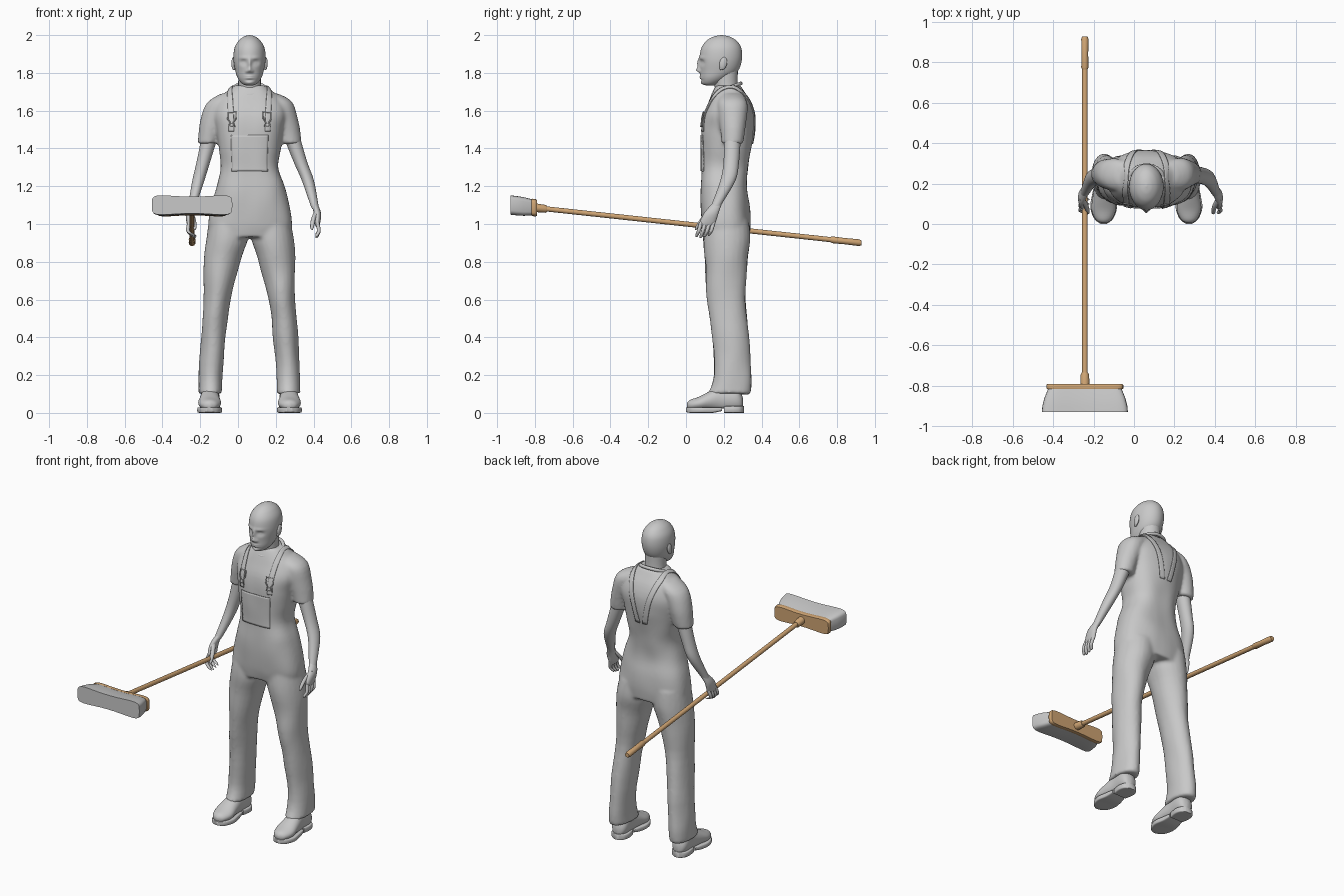
import bpy, bmesh
from math import sin, cos, pi, exp, copysign, radians
from mathutils import Vector, noise
from mathutils.bvhtree import BVHTree

cube = bpy.data.objects.get("Cube")
if cube:
    bpy.data.objects.remove(cube)

MID = .061  # centre line of the figure


def material(name, colour):
    mat = bpy.data.materials.new(name)
    mat.use_nodes = True
    mat.diffuse_color = (*colour, 1)
    mat.node_tree.nodes["Principled BSDF"].inputs["Base Color"].default_value = (*colour, 1)
    return mat


GREY = material("plain grey", (.58, .58, .58))
WOOD = material("light wood", (.62, .37, .17))


# Ring shapes
def power(t, e):
    return copysign(abs(t) ** e, t)


def oval(t):
    return cos(t), sin(t)


def boxy(t):
    return power(cos(t), .8), power(sin(t), .8)


def block(t):
    return power(cos(t), .3), power(sin(t), .3)


def peanut(t):
    return cos(t), power(sin(t), .4) * (.72 + .45 * cos(t) ** 2)


# Helpers
def spline(rows, steps):
    out = []
    for i in range(len(rows) - 1):
        a, b, c, d = (rows[min(max(i + k, 0), len(rows) - 1)] for k in (-1, 0, 1, 2))
        for s in range(steps):
            t = s / steps
            out.append([q + t / 2 * (r - p + t * (2 * p - 5 * q + 4 * r - s4 + t * (3 * (q - r) + s4 - p)))
                        for p, q, r, s4 in zip(a, b, c, d)])
    return out + [list(rows[-1])]


def mirrored(rows):
    return [(2 * MID - row[0], *row[1:]) for row in rows]


def finish(name, bm, mat):
    bmesh.ops.recalc_face_normals(bm, faces=bm.faces)
    mesh = bpy.data.meshes.new(name)
    bm.to_mesh(mesh)
    bm.free()
    obj = bpy.data.objects.new(name, mesh)
    bpy.context.collection.objects.link(obj)
    mesh.materials.append(mat)
    smooth(obj)
    return obj


def smooth(obj):
    bpy.ops.object.select_all(action='DESELECT')
    obj.select_set(True)
    bpy.context.view_layer.objects.active = obj
    bpy.ops.object.shade_smooth_by_angle(angle=radians(45))


def loft(name, rows, mat=GREY, steps=4, sides=24, shape=oval, along="z", floor=None):
    """Skin rings given as x, y, z, half width, half depth."""
    bm = bmesh.new()
    rings = []
    for x, y, z, a, b in spline(rows, steps):
        ring = []
        for k in range(sides):
            u, v = shape(2 * pi * k / sides)
            co = Vector((x + a * u, y + b * v, z) if along == "z" else (x + a * u, y, z + b * v))
            if floor is not None:
                co.z = max(co.z, floor)
            ring.append(bm.verts.new(co))
        rings.append(ring)
    for low, high in zip(rings, rings[1:]):
        for k in range(sides):
            n = (k + 1) % sides
            bm.faces.new((low[k], low[n], high[n], high[k]))
    bm.faces.new(rings[0])
    bm.faces.new(rings[-1])
    return finish(name, bm, mat)


def ball(name, loc, scale, tilt=0):
    bpy.ops.mesh.primitive_uv_sphere_add(segments=20, ring_count=12, location=loc, rotation=(tilt, 0, 0))
    obj = bpy.context.object
    obj.name, obj.scale = name, scale
    obj.data.materials.append(GREY)
    smooth(obj)
    return obj


# Clothing: torso, trouser legs and sleeves fused into one soft surface
torso = [(.06, .217, .93, .215, .12), (.063, .212, 1, .222, .13), (.066, .206, 1.1, .207, .13),
         (.068, .199, 1.2, .18, .123), (.062, .205, 1.3, .152, .125), (.062, .213, 1.4, .165, .133),
         (.062, .22, 1.5, .18, .14), (.064, .226, 1.58, .195, .135), (.063, .231, 1.65, .175, .11),
         (.063, .228, 1.7, .125, .085), (.063, .225, 1.735, .085, .065)]
leg = [(-.05, .215, 1.02, .105, .118), (-.058, .217, .92, .112, .125), (-.085, .213, .8, .096, .113),
       (-.11, .213, .6, .071, .103), (-.13, .238, .4, .066, .098), (-.143, .247, .2, .063, .099),
       (-.148, .228, .1, .064, .112)]
sleeve = [(-.04, .24, 1.69, .05, .06), (-.09, .245, 1.64, .077, .08), (-.13, .247, 1.54, .068, .072),
          (-.158, .245, 1.425, .056, .056)]
parts = [loft("overalls", torso, sides=48, shape=boxy)]
for rows, kind in ((leg, "trouser_leg"), (sleeve, "sleeve")):
    parts += [loft("right_" + kind, rows), loft("left_" + kind, mirrored(rows))]
bpy.ops.object.select_all(action='DESELECT')
for part in parts:
    part.select_set(True)
overalls = parts[0]
bpy.context.view_layer.objects.active = overalls
bpy.ops.object.join()
remesh = overalls.modifiers.new("Fuse", 'REMESH')
remesh.mode, remesh.voxel_size = 'VOXEL', .009
relax = overalls.modifiers.new("Relax", 'SMOOTH')
relax.iterations = 6
depsgraph = bpy.context.evaluated_depsgraph_get()
fused = bpy.data.meshes.new_from_object(overalls.evaluated_get(depsgraph))
overalls.modifiers.clear()
overalls.data = fused
fused.materials.clear()
fused.materials.append(GREY)

# Loose folds in the cloth
normals = [v.normal.copy() for v in fused.vertices]
for v, normal in zip(fused.vertices, normals):
    v.co += normal * .006 * noise.noise(Vector((v.co.x * 9, v.co.y * 9, v.co.z * 6)))
smooth(overalls)
surface = BVHTree.FromPolygons([v.co for v in fused.vertices], [p.vertices for p in fused.polygons])


def snap(point, lift=.003):
    co, normal, *_ = surface.find_nearest(Vector(point))
    return co + normal * lift


def patch(name, path, half, columns):
    """Band of cloth laid on the clothing along a path."""
    bm = bmesh.new()
    grid = [[bm.verts.new(snap((x + half * (2 * k / columns - 1), y, z))) for k in range(columns + 1)]
            for x, y, z in spline(path, 6)]
    for low, high in zip(grid, grid[1:]):
        for k in range(columns):
            bm.faces.new((low[k], low[k + 1], high[k + 1], high[k]))
    obj = finish(name, bm, GREY)
    solid = obj.modifiers.new("Thickness", 'SOLIDIFY')
    solid.thickness, solid.offset = .005, 0


def wire(name, points, radius):
    curve = bpy.data.curves.new(name, 'CURVE')
    curve.dimensions, curve.bevel_depth, curve.bevel_resolution = '3D', radius, 2
    line = curve.splines.new('POLY')
    line.points.add(len(points) - 1)
    for p, co in zip(line.points, points):
        p.co = (*co, 1)
    line.use_cyclic_u = True
    curve.materials.append(GREY)
    bpy.context.collection.objects.link(bpy.data.objects.new(name, curve))


# Bib, shoulder straps and buckles
patch("bib", [(MID, .07, 1.28), (MID, .07, 1.38), (MID, .07, 1.47)], .105, 16)
strap = [(-.038, .08, 1.49), (-.04, .09, 1.58), (-.046, .13, 1.67), (-.05, .22, 1.74),
         (-.035, .3, 1.7), (0, .37, 1.58), (.035, .37, 1.42)]
for side, path, x in (("right", strap, -.038), ("left", mirrored(strap), .16)):
    patch(side + "_strap", path, .016, 4)
    frame = [(-.025, 1.6), (.025, 1.6), (.025, 1.56), (.01, 1.54), (.02, 1.515),
             (-.02, 1.515), (-.01, 1.54), (-.025, 1.56)]
    wire(side + "_buckle", [snap((x + dx, .07, z), .008) for dx, z in frame], .0035)
    ball(side + "_bib_button", snap((x, .07, 1.525), .006), (.009, .006, .009))

# Neck, collar and head
loft("neck", [(MID, .222, 1.66, .066, .064), (MID, .212, 1.74, .06, .062), (MID, .205, 1.82, .06, .07)])
bpy.ops.mesh.primitive_torus_add(major_segments=48, minor_segments=10, major_radius=.083, minor_radius=.01,
                                 location=(MID, .217, 1.715), rotation=(radians(22), 0, 0))
collar = bpy.context.object
collar.name = "collar"
collar.scale = (1.03, .95, 1)
collar.data.materials.append(GREY)
smooth(collar)

skull = [(MID, .13, 1.732, .012, .016), (MID, .133, 1.742, .038, .045), (MID, .152, 1.77, .061, .074),
         (MID, .175, 1.81, .075, .1), (MID, .184, 1.87, .085, .112), (MID, .187, 1.93, .08, .106),
         (MID, .188, 1.97, .058, .08), (MID, .188, 1.992, .03, .042), (MID, .188, 2, .003, .004)]
head = loft("head", skull, steps=9, sides=96)
# Face features: sideways offset, height, spread across, spread up, push
features = [(0, 1.85, .009, .027, -.013), (0, 1.815, .012, .013, -.019), (.014, 1.808, .008, .008, -.008),
            (.033, 1.855, .017, .013, .013), (.033, 1.853, .01, .007, -.006), (.03, 1.879, .026, .008, -.005),
            (0, 1.776, .022, .009, -.008), (0, 1.777, .022, .003, .006), (0, 1.762, .02, .006, .004),
            (0, 1.746, .02, .01, -.006)]
for v in head.data.vertices:
    if v.co.y < .17:
        for across, up, wide, tall, push in features:
            dx = (abs(v.co.x - MID) - across) / wide
            v.co.y += push * exp(-dx * dx - ((v.co.z - up) / tall) ** 2)
for side, s in (("right", -1), ("left", 1)):
    ball(side + "_ear", (MID + s * .086, .197, 1.85), (.01, .02, .034), radians(-12))
    ball(side + "_ear_lobe", (MID + s * .083, .187, 1.826), (.008, .01, .012))

# Arms and hands: hand centre, outward sign, inward finger curl
arms = {
    "right": ([(-.15, .245, 1.46, .043, .045), (-.183, .237, 1.33, .036, .041), (-.21, .222, 1.23, .032, .04),
               (-.24, .165, 1.11, .022, .027), (-.25, .15, 1.08, .018, .028)], -.257, .035),
    "left": ([(.285, .245, 1.46, .043, .045), (.33, .24, 1.33, .036, .041), (.37, .222, 1.23, .032, .04),
              (.402, .165, 1.11, .022, .027), (.41, .15, 1.08, .018, .028)], .42, -.004)}
for side, (rows, x, curl) in arms.items():
    inward = 1 if side == "right" else -1
    loft(side + "_arm", rows)
    wrist = rows[-2][0]
    loft(side + "_palm", [(wrist, .165, 1.11, .018, .026), (x, .135, 1.06, .019, .038),
                          (x, .115, 1.01, .016, .042), (x, .108, .985, .008, .034)])
    for i in range(4):
        y, tip = .08 + .022 * i, .925 + .006 * abs(i - 1)
        loft(side + "_finger", [(x, y, 1.01, .01, .011), (x - inward * .008, y - .012, .965, .01, .01),
                                (x + curl / 2, y - .022, tip + .01, .009, .009),
                                (x + curl, y - .025, tip, .003, .003)], sides=12)
    loft(side + "_thumb", [(x, .125, 1.075, .012, .014), (x + inward * .02, .09, 1.03, .012, .013),
                           (x + inward * .028, .06, .985, .01, .01),
                           (x + inward * .028, .052, .968, .003, .003)], sides=12)

# Shoes
upper = [(-.15, .004, .04, .008, .01), (-.15, .02, .042, .038, .026), (-.15, .07, .05, .06, .036),
         (-.15, .13, .065, .055, .052), (-.148, .19, .075, .048, .07), (-.147, .26, .075, .05, .07),
         (-.147, .292, .06, .036, .045), (-.147, .303, .05, .01, .02)]
sole = [(-.15, 0, .017, .014, .012), (-.15, .025, .015, .046, .015), (-.15, .08, .015, .066, .015),
        (-.15, .14, .015, .058, .015), (-.15, .19, .02, .048, .01)]
heel = [(-.148, .2, .018, .046, .018), (-.147, .25, .018, .054, .018), (-.147, .287, .018, .044, .018),
        (-.147, .306, .018, .018, .018)]
for side, flip in (("right", list), ("left", mirrored)):
    loft(side + "_shoe", flip(upper), along="y", floor=.022)
    loft(side + "_sole", flip(sole), along="y", shape=block)
    loft(side + "_heel", flip(heel), along="y", shape=block)


# Broom, sloping gently down towards the back
def rod(name, stations, mat=WOOD, shape=oval, sides=24):
    rows = [(-.243, y, 1.0 - .108 * y, a, b) for y, a, b in stations]
    return loft(name, rows, mat, steps=1, shape=shape, sides=sides, along="y")


rod("broom_handle", [(-.78, .0135, .0135), (.8, .0135, .0135)])
rod("broom_grip", [(.765, .014, .014), (.775, .018, .018), (.84, .0165, .0165), (.915, .018, .018),
                   (.928, .013, .013)])
rod("broom_socket", [(-.8, .023, .023), (-.745, .021, .021), (-.735, .016, .016)])
rod("broom_block", [(-.817, .187, .053), (-.812, .19, .056), (-.797, .19, .056), (-.79, .186, .052)],
    shape=peanut, sides=64)
rod("broom_bristles", [(-.93, .213, .062), (-.9, .21, .062), (-.86, .2, .06), (-.815, .182, .052)],
    GREY, peanut, 64)
